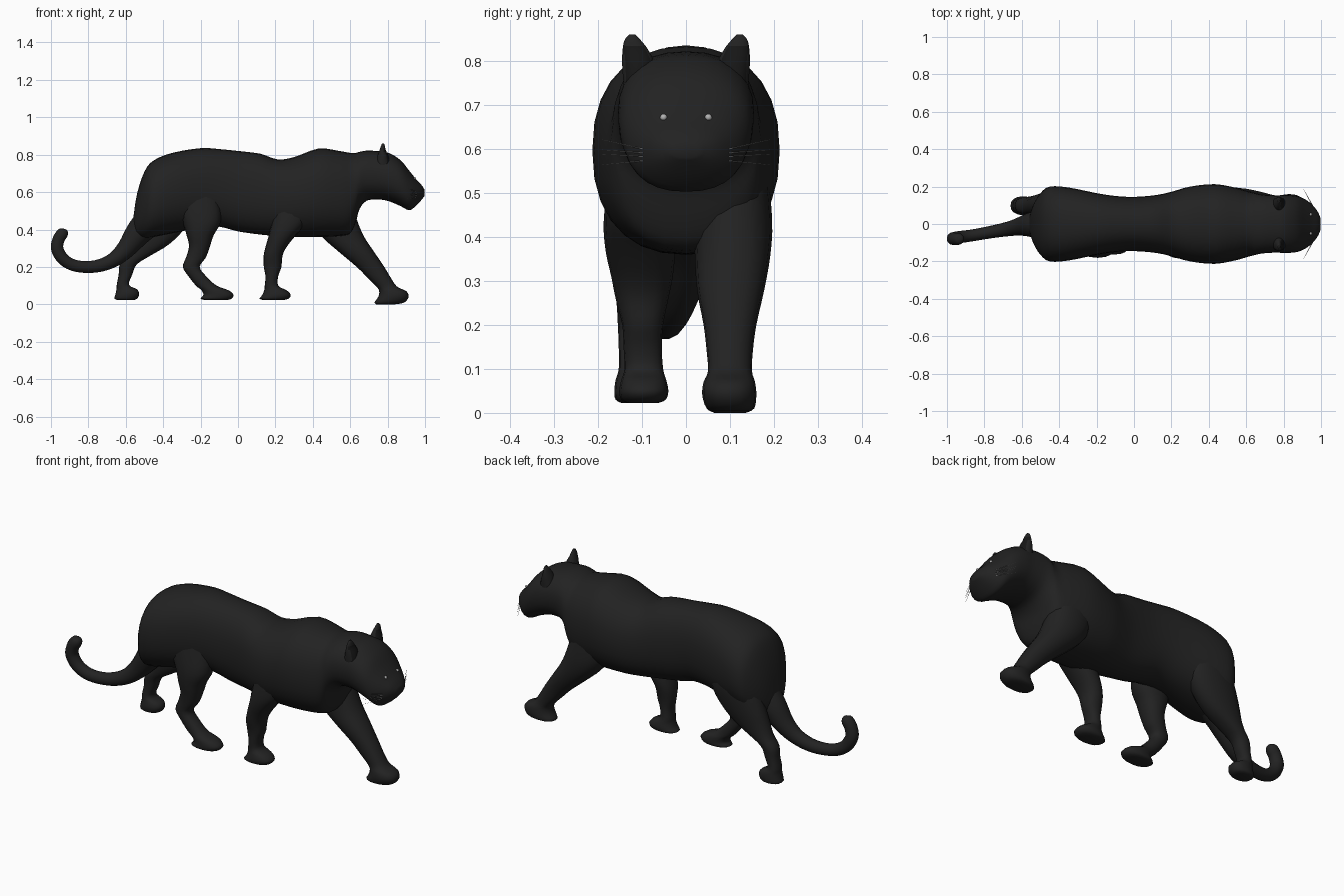
import bpy, bmesh, math
from mathutils import Vector
from mathutils.bvhtree import BVHTree


def material(name, v):
    m = bpy.data.materials.new(name)
    m.diffuse_color = (v, v, v, 1)
    return m


FUR = material("black fur", 0.016)
INNER = material("inner ear black", 0.008)
PALE = material("pale grey", 0.45)


def smooth_rows(rows, steps):
    """Catmull-Rom interpolation through rows of numbers."""
    out = []
    for i in range(len(rows) - 1):
        p0, p1, p2 = rows[max(i - 1, 0)], rows[i], rows[i + 1]
        p3 = rows[min(i + 2, len(rows) - 1)]
        for s in range(steps):
            t = s / steps
            out.append([b + 0.5 * t * (c - a + t * (2 * a - 5 * b + 4 * c - d + t * (3 * (b - c) + d - a)))
                        for a, b, c, d in zip(p0, p1, p2, p3)])
    return out + [list(rows[-1])]


def skin(name, rings, mat):
    """Bridge rings of points into a closed, smooth-shaded object."""
    bm = bmesh.new()
    loops = [[bm.verts.new(p) for p in ring] for ring in rings]
    n = len(loops[0])
    for a, b in zip(loops, loops[1:]):
        for i in range(n):
            j = (i + 1) % n
            bm.faces.new((a[i], a[j], b[j], b[i]))
    bm.faces.new(loops[0][::-1])
    bm.faces.new(loops[-1])
    bmesh.ops.recalc_face_normals(bm, faces=bm.faces)
    mesh = bpy.data.meshes.new(name)
    bm.to_mesh(mesh)
    bm.free()
    obj = bpy.data.objects.new(name, mesh)
    bpy.context.collection.objects.link(obj)
    mesh.materials.append(mat)
    bpy.ops.object.select_all(action='DESELECT')
    obj.select_set(True)
    bpy.context.view_layer.objects.active = obj
    bpy.ops.object.shade_smooth_by_angle(angle=math.radians(50))
    return obj


def oval(n, power):
    """Unit superellipse."""
    pts = []
    for i in range(n):
        a = 2 * math.pi * i / n
        c, s = math.cos(a), math.sin(a)
        pts.append((math.copysign(abs(c) ** (2 / power), c), math.copysign(abs(s) ** (2 / power), s)))
    return pts


def upright(name, rows, n=16, steps=3, power=2.3, mat=FUR):
    """Loft of level sections: z, x min, x max, y min, y max."""
    rings = [[((a + b) / 2 + (b - a) / 2 * u, (c + d) / 2 + (d - c) / 2 * v, z) for u, v in oval(n, power)]
             for z, a, b, c, d in smooth_rows(rows, steps)]
    return skin(name, rings, mat)


# Body, neck and head in one loft: x, top, bottom, half width
body_rows = [
    (-0.56, 0.46, 0.38, 0.03), (-0.54, 0.59, 0.36, 0.10), (-0.50, 0.71, 0.35, 0.165),
    (-0.45, 0.77, 0.36, 0.20), (-0.35, 0.81, 0.38, 0.195), (-0.20, 0.835, 0.41, 0.165),
    (-0.10, 0.83, 0.415, 0.15), (0.0, 0.82, 0.39, 0.145), (0.12, 0.805, 0.373, 0.155),
    (0.21, 0.775, 0.365, 0.175), (0.30, 0.787, 0.36, 0.20), (0.43, 0.833, 0.36, 0.213),
    (0.54, 0.82, 0.365, 0.195), (0.60, 0.81, 0.38, 0.178), (0.63, 0.81, 0.44, 0.17),
    (0.65, 0.815, 0.51, 0.165), (0.69, 0.822, 0.555, 0.157), (0.76, 0.818, 0.56, 0.153),
    (0.81, 0.808, 0.55, 0.155), (0.87, 0.77, 0.525, 0.15), (0.915, 0.715, 0.503, 0.132),
    (0.95, 0.672, 0.525, 0.105), (0.98, 0.64, 0.557, 0.07), (0.998, 0.612, 0.58, 0.03)]
body = skin("body_and_head",
            [[(x, w * u, (t + b) / 2 + (t - b) / 2 * v) for u, v in oval(28, 2.3)]
             for x, t, b, w in smooth_rows(body_rows, 3)], FUR)

# Legs
upright("front_leg_forward", [
    (0.0, 0.74, 0.84, 0.065, 0.135), (0.01, 0.73, 0.89, 0.047, 0.155), (0.04, 0.75, 0.912, 0.037, 0.16),
    (0.07, 0.755, 0.90, 0.04, 0.157), (0.095, 0.74, 0.85, 0.05, 0.15), (0.14, 0.695, 0.818, 0.047, 0.152),
    (0.20, 0.635, 0.782, 0.04, 0.16), (0.28, 0.54, 0.728, 0.025, 0.178), (0.36, 0.45, 0.675, 0.02, 0.192),
    (0.44, 0.40, 0.64, 0.02, 0.196), (0.56, 0.38, 0.60, 0.05, 0.185)])
upright("front_leg_back", [
    (0.022, 0.14, 0.24, -0.13, -0.065), (0.03, 0.115, 0.27, -0.147, -0.046), (0.05, 0.13, 0.282, -0.152, -0.04),
    (0.075, 0.14, 0.26, -0.147, -0.045), (0.10, 0.143, 0.215, -0.14, -0.052), (0.15, 0.147, 0.215, -0.142, -0.055),
    (0.20, 0.138, 0.232, -0.145, -0.052), (0.26, 0.137, 0.238, -0.16, -0.04), (0.31, 0.148, 0.262, -0.17, -0.03),
    (0.37, 0.165, 0.31, -0.183, -0.025), (0.44, 0.18, 0.37, -0.187, -0.03), (0.56, 0.20, 0.42, -0.175, -0.05)])
upright("hind_leg_forward", [
    (0.022, -0.17, -0.06, -0.145, -0.075), (0.03, -0.20, -0.035, -0.16, -0.06), (0.05, -0.185, -0.024, -0.163, -0.057),
    (0.075, -0.195, -0.05, -0.16, -0.06), (0.10, -0.225, -0.115, -0.153, -0.068), (0.15, -0.265, -0.17, -0.153, -0.07),
    (0.20, -0.295, -0.205, -0.155, -0.07), (0.25, -0.278, -0.172, -0.158, -0.062), (0.31, -0.262, -0.15, -0.167, -0.05),
    (0.37, -0.275, -0.13, -0.177, -0.04), (0.45, -0.30, -0.09, -0.18, -0.035), (0.58, -0.36, -0.10, -0.16, -0.05)])
upright("hind_leg_back", [
    (0.022, -0.64, -0.56, 0.065, 0.13), (0.03, -0.66, -0.54, 0.052, 0.145), (0.055, -0.655, -0.528, 0.047, 0.148),
    (0.08, -0.65, -0.54, 0.052, 0.145), (0.105, -0.648, -0.583, 0.058, 0.138), (0.16, -0.638, -0.565, 0.06, 0.138),
    (0.215, -0.632, -0.54, 0.055, 0.142), (0.265, -0.60, -0.46, 0.048, 0.15), (0.32, -0.58, -0.37, 0.04, 0.16),
    (0.40, -0.555, -0.29, 0.035, 0.175), (0.50, -0.52, -0.24, 0.03, 0.185), (0.60, -0.48, -0.25, 0.05, 0.175)])

# Tail: x, y, z, radius
tail = smooth_rows([
    (-0.45, 0.0, 0.47, 0.09), (-0.53, -0.002, 0.385, 0.072), (-0.60, -0.01, 0.295, 0.052),
    (-0.67, -0.025, 0.235, 0.040), (-0.76, -0.042, 0.203, 0.034), (-0.86, -0.06, 0.204, 0.032),
    (-0.93, -0.07, 0.237, 0.033), (-0.966, -0.077, 0.295, 0.034), (-0.96, -0.08, 0.345, 0.033),
    (-0.94, -0.08, 0.378, 0.032), (-0.93, -0.08, 0.395, 0.024), (-0.927, -0.08, 0.403, 0.009)], 4)
rings = []
for i, (x, y, z, r) in enumerate(tail):
    way = Vector(tail[min(i + 1, len(tail) - 1)][:3]) - Vector(tail[max(i - 1, 0)][:3])
    side = Vector((0, 1, 0))
    up = way.normalized().cross(side).normalized()
    rings.append([Vector((x, y, z)) + r * (side * u + up * v) for u, v in oval(14, 2)])
skin("tail", rings, FUR)

# Skin lookup for placing face details
bm = bmesh.new()
bm.from_mesh(body.data)
tree = BVHTree.FromBMesh(bm)
bm.free()


def on_face(y, z):
    hit = tree.ray_cast(Vector((2, y, z)), Vector((-1, 0, 0)))[0]
    return hit or Vector((0.93, y, z))


for side, label in ((-1, "right"), (1, "left")):
    # Ears, darker on the forward face
    ear_rows = []
    for z, x0, x1, y0, y1 in ((0.74, 0.735, 0.815, 0.08, 0.142), (0.79, 0.745, 0.805, 0.07, 0.146),
                              (0.825, 0.757, 0.79, 0.085, 0.145), (0.848, 0.765, 0.785, 0.103, 0.14),
                              (0.86, 0.77, 0.78, 0.115, 0.13)):
        ear_rows.append((z, x0, x1, *sorted((side * y0, side * y1))))
    ear = upright(label + "_ear", ear_rows, n=14, power=2)
    ear.data.materials.append(INNER)
    for f in ear.data.polygons:
        f.material_index = int(f.normal.x > 0.6 and f.center.z < 0.835)

    # Eyes
    bpy.ops.mesh.primitive_uv_sphere_add(segments=12, ring_count=8, radius=0.008,
                                         location=on_face(side * 0.051, 0.672))
    eye = bpy.context.object
    eye.name = label + "_eye"
    eye.data.materials.append(PALE)
    bpy.ops.object.shade_smooth_by_angle()

    # Whiskers
    for k, (z0, z1) in enumerate(((0.600, 0.621), (0.591, 0.598), (0.583, 0.588), (0.573, 0.564))):
        a = on_face(side * 0.098, z0)
        b = Vector((0.905, side * 0.19, z1))
        skin(f"{label}_whisker_{k + 1}",
             [[p + r * Vector((u, 0, v)) for u, v in oval(4, 2)] for p, r in ((a, 0.0012), (b, 0.0004))], PALE)
